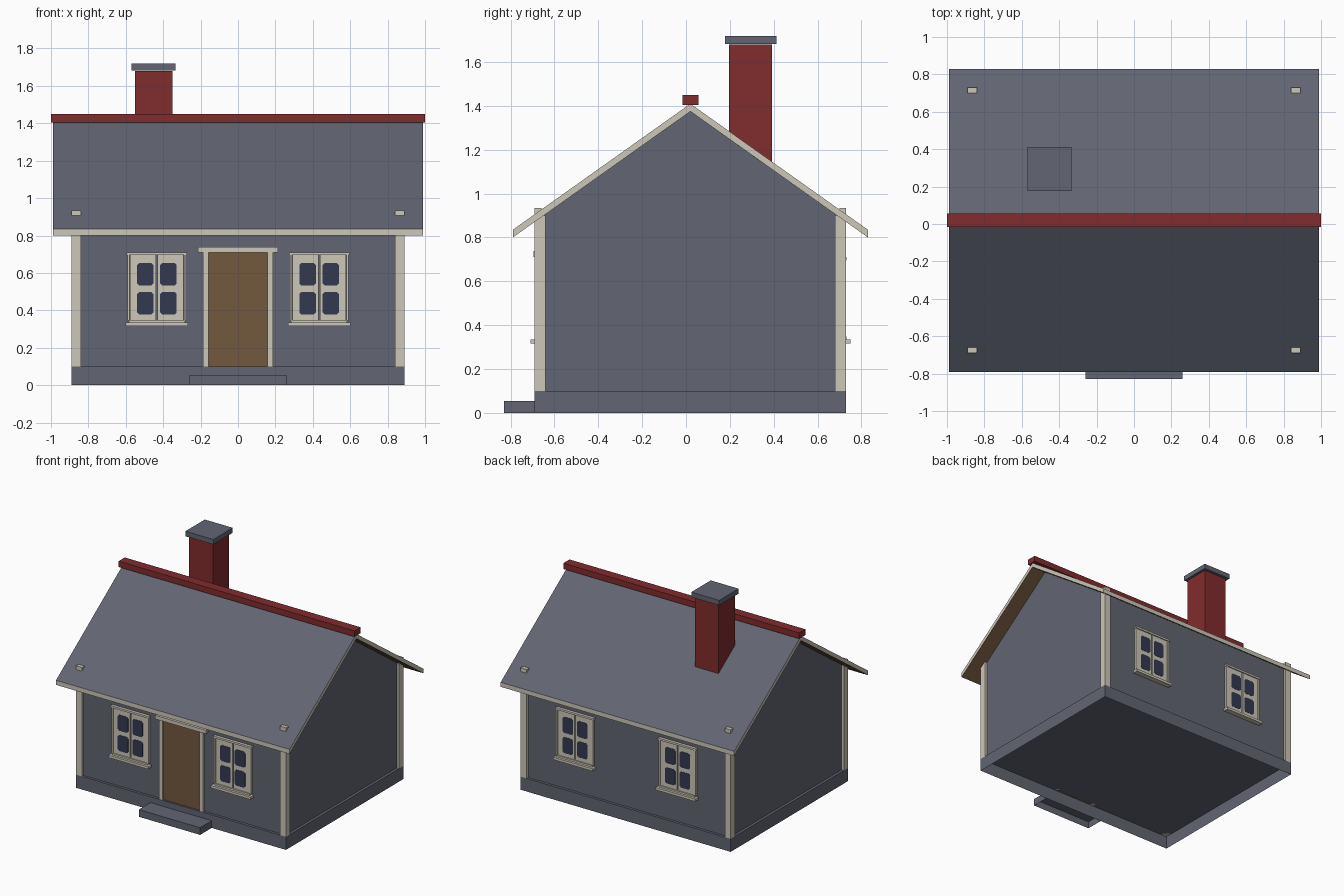
import bpy
import bmesh

cube = bpy.data.objects.get("Cube")
if cube:
    bpy.data.objects.remove(cube, do_unlink=True)


def material(name, rgb):
    m = bpy.data.materials.new(name)
    m.use_nodes = True
    m.diffuse_color = (*rgb, 1)
    m.node_tree.nodes["Principled BSDF"].inputs["Base Color"].default_value = (*rgb, 1)
    return m


SLATE = material("slate grey", (0.122, 0.130, 0.168))
CREAM = material("cream trim", (0.61, 0.57, 0.48))
BRICK = material("brick red", (0.22, 0.025, 0.027))
WOOD = material("brown wood", (0.171, 0.098, 0.048))
GLASS = material("dark blue glass", (0.032, 0.040, 0.080))

MID = 0.02             # ridge line, also the middle of the house in y
HALF_X, HALF_Y = 0.89, 0.71
WALL_X, WALL_Y = 0.87, 0.69
BASE_TOP = 0.1


def finish(name, bm, *mats):
    mesh = bpy.data.meshes.new(name)
    bm.to_mesh(mesh)
    bm.free()
    for m in mats:
        mesh.materials.append(m)
    ob = bpy.data.objects.new(name, mesh)
    bpy.context.collection.objects.link(ob)
    return ob


def box(name, x, y, z, mat, open_bottom=False):
    """Box from (low, high) pairs, optionally hollow from below."""
    bm = bmesh.new()
    bmesh.ops.create_cube(bm, size=1)
    for v in bm.verts:
        v.co = [(a + b) / 2 + c * abs(b - a) for c, (a, b) in zip(v.co, (x, y, z))]
    if open_bottom:
        bm.normal_update()
        down = [f for f in bm.faces if f.normal.z < -0.9]
        bmesh.ops.delete(bm, geom=down, context='FACES_ONLY')
    return finish(name, bm, mat)


def prism(name, profile, axis, low, high, *mats):
    """Profile extruded along x (points y, z) or along y (points x, z)."""
    bm = bmesh.new()
    place = (lambda a, b: (low, a, b)) if axis == 'x' else (lambda a, b: (a, low, b))
    face = bm.faces.new([bm.verts.new(place(a, b)) for a, b in profile])
    moved = bmesh.ops.extrude_face_region(bm, geom=[face])["geom"]
    step = (high - low, 0, 0) if axis == 'x' else (0, high - low, 0)
    bmesh.ops.translate(bm, vec=step,
                        verts=[g for g in moved if isinstance(g, bmesh.types.BMVert)])
    bmesh.ops.recalc_face_normals(bm, faces=bm.faces)
    bm.normal_update()
    return finish(name, bm, *mats)


def out(side, low, high):
    """Depth range measured outwards from the front (-1) or back (1) wall."""
    return tuple(sorted(MID + side * (WALL_Y + d) for d in (low, high)))


# Foundation and doorstep, both hollow underneath
box("foundation", (-HALF_X, HALF_X), (MID - HALF_Y, MID + HALF_Y), (0, BASE_TOP), SLATE, True)
box("doorstep", (-0.26, 0.26), (-0.83, -0.69), (0, 0.055), SLATE, True)

# Walls with gables
prism("walls", [(MID - WALL_Y, BASE_TOP), (MID + WALL_Y, BASE_TOP),
                (MID + WALL_Y, 0.885), (MID, 1.375), (MID - WALL_Y, 0.885)],
      'x', -WALL_X, WALL_X, SLATE)

# Roof: slate above, wood below, cream on the edges
EAVE = 0.81
roof = prism("roof", [(MID - EAVE, 0.80), (MID - EAVE, 0.835), (MID, 1.41),
                      (MID + EAVE, 0.835), (MID + EAVE, 0.80), (MID, 1.375)],
             'x', -0.99, 0.99, SLATE, WOOD, CREAM)
for p in roof.data.polygons:
    p.material_index = 0 if p.normal.z > 0.3 else 1 if p.normal.z < -0.3 else 2
box("ridge_cap", (-1, 1), (-0.017, 0.057), (1.405, 1.45), BRICK)

# Chimney
box("chimney", (-0.55, -0.35), (0.195, 0.392), (1.1, 1.68), BRICK)
box("chimney_cap", (-0.57, -0.333), (0.177, 0.412), (1.682, 1.72), SLATE)

# Corner boards
for sx, x_name in ((-1, "right"), (1, "left")):
    for sy, y_name in ((-1, "front"), (1, "back")):
        name = f"{y_name}_{x_name}_corner_board"
        xs = sorted((sx * (HALF_X - 0.05), sx * HALF_X))
        box(name, xs, out(sy, -0.01, 0.02), (BASE_TOP, 0.935), CREAM)
        xs = sorted((sx * (HALF_X - 0.03), sx * HALF_X))
        box(name + "_side", xs, out(sy, -0.03, 0.019), (BASE_TOP, 0.9), CREAM)

# Door with frame and lintel
box("door", (-0.16, 0.16), out(-1, -0.01, 0.006), (BASE_TOP, 0.71), WOOD)
for sx, x_name in ((-1, "right"), (1, "left")):
    box(f"{x_name}_door_jamb", sorted((sx * 0.157, sx * 0.187)), out(-1, -0.01, 0.018),
        (BASE_TOP, 0.71), CREAM)
box("door_lintel", (-0.215, 0.215), out(-1, -0.01, 0.026), (0.71, 0.738), CREAM)


def pane(name, cx, cz, side):
    """Glass plate with clipped corners."""
    w, h, c = 0.044, 0.061, 0.012
    corners = []
    for sx, sz in ((1, 1), (-1, 1), (-1, -1), (1, -1)):
        pair = [(cx + sx * w, cz + sz * (h - c)), (cx + sx * (w - c), cz + sz * h)]
        corners += pair if sx * sz > 0 else pair[::-1]
    prism(name, corners, 'y', *out(side, 0.012, 0.015), GLASS)


def window(name, cx, side):
    def part(label, a, b, depth, z):
        box(f"{name}_{label}", (cx + a, cx + b), out(side, -0.01, depth), z, CREAM)

    part("sill", -0.168, 0.168, 0.04, (0.316, 0.335))
    part("lower_rail", -0.15, 0.15, 0.022, (0.335, 0.348))
    part("head", -0.162, 0.162, 0.022, (0.695, 0.71))
    for s, label in ((-1, "right"), (1, "left")):
        part(f"{label}_jamb", *sorted((s * 0.145, s * 0.157)), 0.018, (0.345, 0.7))
        part(f"{label}_sash", *sorted((s * 0.004, s * 0.143)), 0.013, (0.345, 0.695))
        for cz, level in ((0.438, "lower"), (0.593, "upper")):
            pane(f"{name}_{label}_{level}_pane", cx + s * 0.062, cz, side)


# Two windows on the front and two on the back
for side, y_name in ((-1, "front"), (1, "back")):
    for sx, x_name in ((-1, "right"), (1, "left")):
        window(f"{y_name}_{x_name}_window", sx * 0.434, side)
